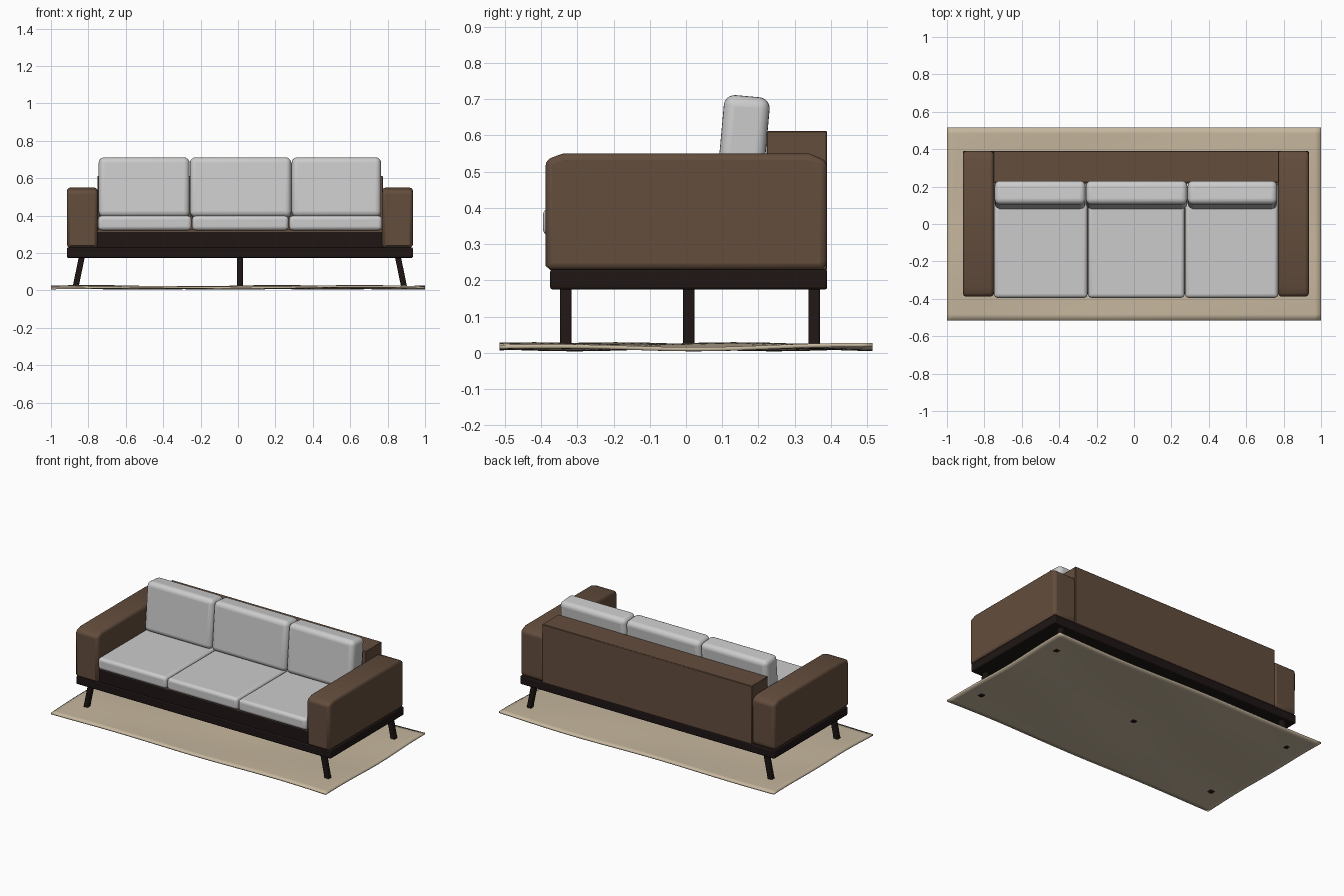
import bpy, bmesh
from math import sin
from mathutils import Vector

if "Cube" in bpy.data.objects:
    bpy.data.objects.remove(bpy.data.objects["Cube"])


def material(name, rgb):
    m = bpy.data.materials.new(name)
    m.diffuse_color = (*rgb, 1)
    m.use_nodes = True
    m.node_tree.nodes["Principled BSDF"].inputs["Base Color"].default_value = m.diffuse_color
    return m


BROWN = material("brown_fabric", (0.125, 0.074, 0.046))
DARK = material("dark_wood", (0.013, 0.008, 0.007))
BEIGE = material("beige_weave", (0.56, 0.47, 0.34))


def finish(name, bm, mat=None, bevel=0, segments=3, angle=40):
    bmesh.ops.recalc_face_normals(bm, faces=bm.faces)
    me = bpy.data.meshes.new(name)
    bm.to_mesh(me)
    bm.free()
    ob = bpy.data.objects.new(name, me)
    bpy.context.collection.objects.link(ob)
    if mat:
        me.materials.append(mat)
    if bevel:
        b = ob.modifiers.new("bevel", "BEVEL")
        b.width, b.segments = bevel, segments
        b.limit_method, b.angle_limit = "ANGLE", 0.9
    bpy.ops.object.select_all(action="DESELECT")
    ob.select_set(True)
    bpy.context.view_layer.objects.active = ob
    bpy.ops.object.shade_smooth_by_angle(angle=angle * 0.01745)
    return ob


def box(name, x, y, z, mat=None, bevel=0, segments=3):
    bm = bmesh.new()
    bmesh.ops.create_cube(bm, size=1)
    for v in bm.verts:
        v.co = [(a + b) / 2 + c * (b - a) for (a, b), c in zip((x, y, z), v.co)]
    return finish(name, bm, mat, bevel, segments)


def extrude_x(name, profile, x0, x1, mat, bevel):
    bm = bmesh.new()
    face = bm.faces.new([bm.verts.new((x0, y, z)) for y, z in profile])
    ext = bmesh.ops.extrude_face_region(bm, geom=[face])
    verts = [g for g in ext["geom"] if isinstance(g, bmesh.types.BMVert)]
    bmesh.ops.translate(bm, vec=(x1 - x0, 0, 0), verts=verts)
    return finish(name, bm, mat, bevel)


def leg(name, top, foot, r):
    # square post sheared from foot to top
    bm = bmesh.new()
    bmesh.ops.create_cube(bm, size=2)
    for v in bm.verts:
        end = Vector(top if v.co.z > 0 else foot)
        v.co = end + Vector((v.co.x * r, v.co.y * r, 0))
    finish(name, bm, DARK, 0.005, 2)


# Rug: thin, gently rippled sheet
bm = bmesh.new()
bmesh.ops.create_grid(bm, x_segments=60, y_segments=32, size=1)
for v in bm.verts:
    x, y = v.co.x, v.co.y * 0.515
    v.co = (x, y, 0.0165 + 0.004 * sin(5 * x + 4 * y) + 0.003 * sin(9 * y - 3 * x + 1))
rug = finish("rug", bm, BEIGE)
s = rug.modifiers.new("thickness", "SOLIDIFY")
s.thickness, s.offset = 0.011, 0

# Wooden frame and seat support
box("base_frame", (-0.915, 0.935), (-0.375, 0.39), (0.175, 0.23), DARK, 0.006, 2)
box("seat_support", (-0.76, 0.78), (-0.37, 0.3), (0.225, 0.312), DARK)
box("seat_deck", (-0.76, 0.78), (-0.37, 0.3), (0.312, 0.325), BROWN)

# Splayed corner legs and straight centre leg
for side, sx in (("left", -1), ("right", 1)):
    for end, y in (("front", -0.332), ("back", 0.354)):
        leg(f"{end}_{side}_leg", (0.01 + sx * 0.845, y, 0.18),
            (0.01 + sx * 0.88, y, 0.01), 0.016)
leg("centre_leg", (0.01, 0.008, 0.18), (0.01, 0.008, 0.01), 0.016)

# Arms with softly sloped top corners
arm = [(-0.375, 0.229), (-0.388, 0.24), (-0.388, 0.533), (-0.34, 0.55),
       (0.34, 0.55), (0.39, 0.53), (0.39, 0.24), (0.375, 0.229)]
extrude_x("left_arm", arm, -0.915, -0.75, BROWN, 0.018)
extrude_x("right_arm", arm, 0.77, 0.935, BROWN, 0.018)

# Back panel
box("back_panel", (-0.752, 0.775), (0.222, 0.39), (0.228, 0.612), BROWN, 0.003, 1)

# Seat and back cushions
seat_x = (-0.75, -0.247, 0.272, 0.772)
back_x = (-0.746, -0.258, 0.286, 0.766)
for i in range(3):
    box(f"seat_cushion_{i + 1}", (seat_x[i] + 0.002, seat_x[i + 1] - 0.002),
        (-0.395, 0.22), (0.322, 0.4), None, 0.02, 4)
    c = box(f"back_cushion_{i + 1}", (back_x[i] + 0.001, back_x[i + 1] - 0.001),
            (-0.0635, 0.0635), (-0.16, 0.16), None, 0.03, 5)
    c.location = (0, 0.156, 0.549)
    c.rotation_euler.x = -0.09
